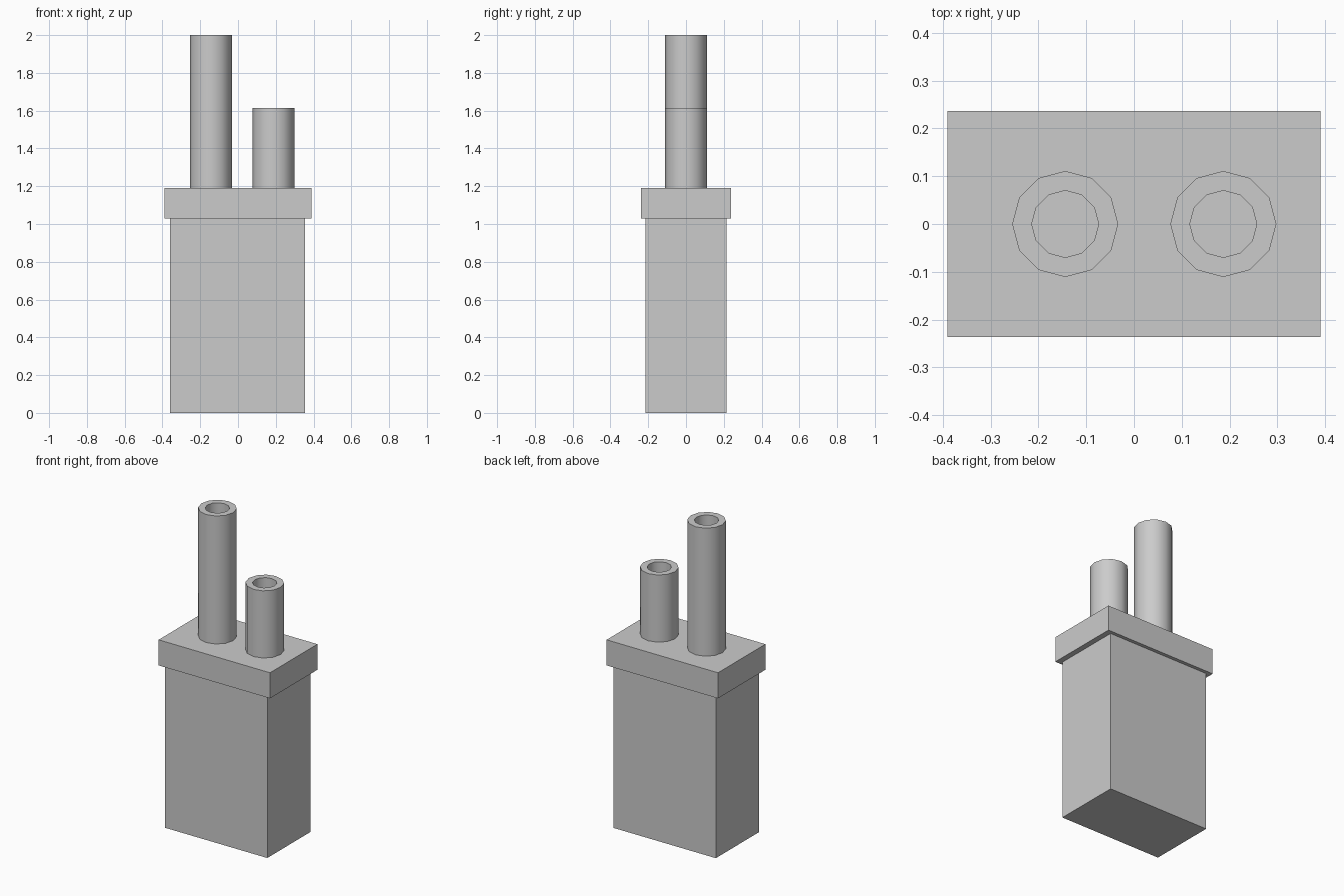
import bpy
import bmesh
from math import cos, sin, tau, radians

default = bpy.data.objects.get("Cube")
if default:
    bpy.data.objects.remove(default, do_unlink=True)

# Single plain grey finish
grey = bpy.data.materials.new("light_grey")
grey.use_nodes = True
colour = (0.6, 0.6, 0.6, 1)
grey.diffuse_color = colour
grey.node_tree.nodes["Principled BSDF"].inputs["Base Color"].default_value = colour


def add_object(name, bm):
    bmesh.ops.recalc_face_normals(bm, faces=bm.faces[:])
    mesh = bpy.data.meshes.new(name)
    bm.to_mesh(mesh)
    bm.free()
    mesh.materials.append(grey)
    obj = bpy.data.objects.new(name, mesh)
    bpy.context.collection.objects.link(obj)
    return obj


def box(name, width, depth, bottom, top, x=0):
    bm = bmesh.new()
    bmesh.ops.create_cube(bm, size=1)
    bmesh.ops.scale(bm, vec=(width, depth, top - bottom), verts=bm.verts)
    bmesh.ops.translate(bm, vec=(x, 0, (bottom + top) / 2), verts=bm.verts)
    return add_object(name, bm)


def pipe(name, x, bottom, top, outer=0.111, inner=0.07, sides=12):
    # Outer wall, flat rim and bore, joined ring by ring
    bm = bmesh.new()
    rings = []
    for r, z in ((outer, bottom), (outer, top), (inner, top), (inner, bottom)):
        rings.append([bm.verts.new((x + r * cos(tau * i / sides), r * sin(tau * i / sides), z))
                      for i in range(sides)])
    for a, b in zip(rings, rings[1:] + rings[:1]):
        for i in range(sides):
            j = (i + 1) % sides
            bm.faces.new((a[i], a[j], b[j], b[i]))
    obj = add_object(name, bm)
    bpy.ops.object.select_all(action="DESELECT")
    obj.select_set(True)
    bpy.context.view_layer.objects.active = obj
    bpy.ops.object.shade_smooth_by_angle(angle=radians(40))
    return obj


# Tall body with an overhanging cap
cap_bottom, cap_top = 1.028, 1.19
box("body", 0.715, 0.43, 0, cap_bottom, x=-0.002)
box("cap", 0.78, 0.474, cap_bottom, cap_top)

# Two hollow pipes standing on the cap
pipe("tall_pipe", -0.144, cap_top, 2.0)
pipe("short_pipe", 0.187, cap_top, 1.615)
